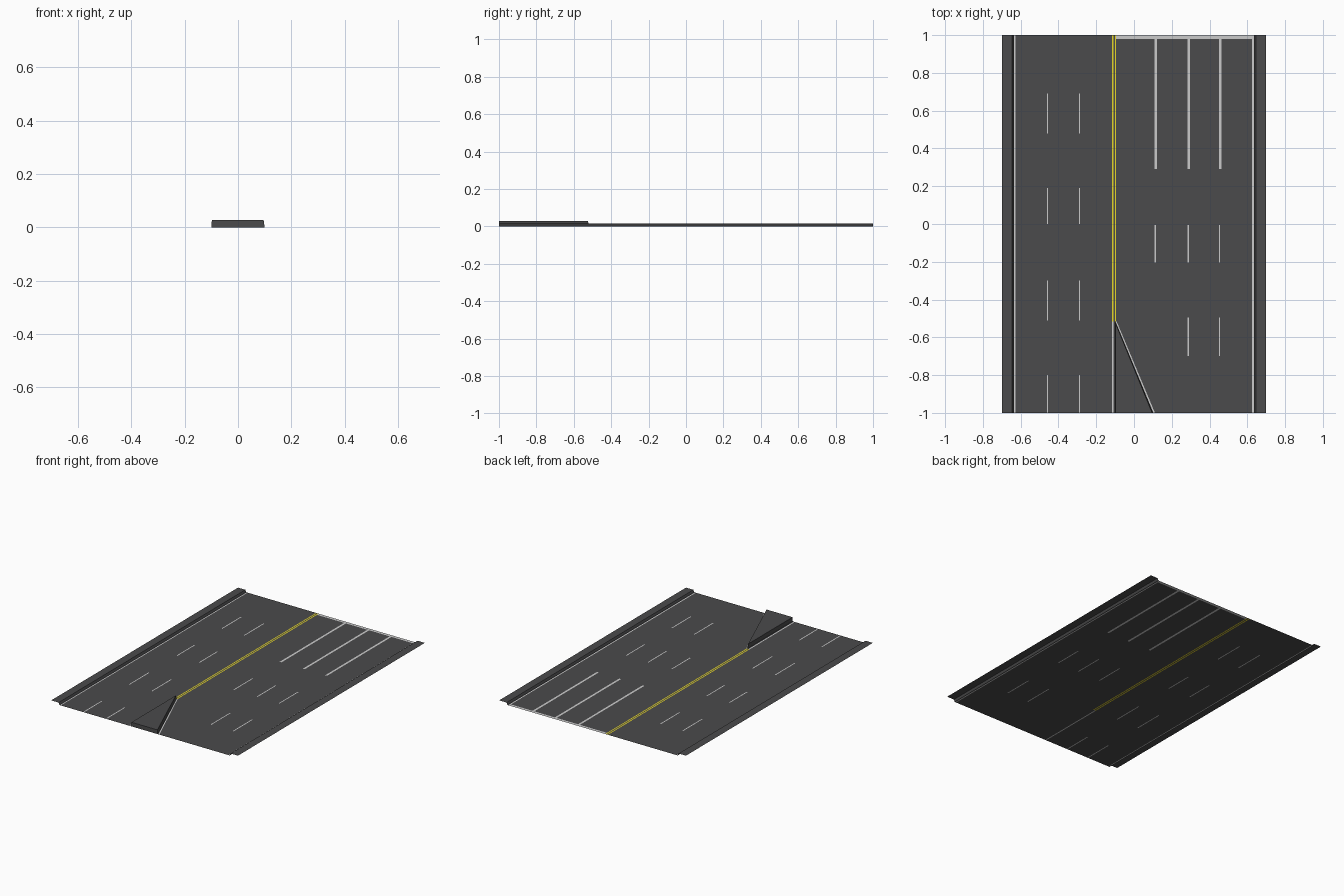
import bpy

if "Cube" in bpy.data.objects:
    bpy.data.objects.remove(bpy.data.objects["Cube"])


def material(name, rgb):
    m = bpy.data.materials.new(name)
    m.diffuse_color = (*rgb, 1)
    m.use_nodes = True
    m.node_tree.nodes["Principled BSDF"].inputs["Base Color"].default_value = m.diffuse_color
    return m


def add_mesh(name, verts, faces, mat):
    mesh = bpy.data.meshes.new(name)
    mesh.from_pydata(verts, [], faces)
    mesh.materials.append(mat)
    mesh.update()
    ob = bpy.data.objects.new(name, mesh)
    bpy.context.collection.objects.link(ob)
    return ob


asphalt = material("asphalt", (0.07, 0.07, 0.072))
white = material("white_paint", (0.75, 0.75, 0.75))
yellow = material("yellow_paint", (0.8, 0.68, 0.02))

EDGE = 0.638          # where the road meets the curb
TIP = -0.515          # point of the median

# Painted rectangles: part name, x0, x1, y0, y1
paint = []


def stripe(name, x, width, y0, y1):
    paint.append((name, x - width / 2, x + width / 2, y0, y1))


for x in (-0.632, 0.63):                       # edge lines
    stripe("edge_lines", x, 0.008, -1, 1)
for x in (-0.112, -0.098):                     # double centre line
    stripe("centre_lines", x, 0.007, TIP, 1)
stripe("median_line", -0.112, 0.008, -1, TIP)
for x in (-0.458, -0.289):                     # left lane dashes
    for y0, y1 in ((0.48, 0.69), (0, 0.19), (-0.51, -0.30), (-1, -0.80)):
        stripe("lane_dashes", x, 0.007, y0, y1)
for x in (0.112, 0.287, 0.453):                # right lane dashes
    stripe("lane_dashes", x, 0.007, -0.205, -0.005)
    if x > 0.2:
        stripe("lane_dashes", x, 0.007, -0.70, -0.495)
for x in (0.116, 0.29, 0.457):                 # solid lane lines
    stripe("solid_lane_lines", x, 0.014, 0.29, 0.98)
paint.append(("stop_bar", -0.0945, 0.626, 0.98, 1))

# Road sheet split along the paint edges so the markings lie flush in it
xs = sorted({-EDGE, EDGE} | {round(p[i], 5) for p in paint for i in (1, 2)})
ys = sorted({-1, 1} | {round(p[i], 5) for p in paint for i in (3, 4)})
cells = {}
for xa, xb in zip(xs, xs[1:]):
    for ya, yb in zip(ys, ys[1:]):
        cx, cy = (xa + xb) / 2, (ya + yb) / 2
        name = next((p[0] for p in paint
                     if p[1] < cx < p[2] and p[3] < cy < p[4]), "road")
        cells.setdefault(name, []).append((xa, xb, ya, yb))
for name, quads in cells.items():
    verts = [v for a, b, c, d in quads
             for v in ((a, c, 0), (b, c, 0), (b, d, 0), (a, d, 0))]
    faces = [tuple(range(i, i + 4)) for i in range(0, len(verts), 4)]
    mat = {"road": asphalt, "centre_lines": yellow}.get(name, white)
    add_mesh(name, verts, faces, mat)

# Curb and sidewalk, mirrored to both sides
profile = [(EDGE, 0), (0.645, 0.015), (0.70, 0.015)]
verts = [(x, y, z) for x, z in profile for y in (-1, 1)]
walk = add_mesh("sidewalk", verts, [(0, 2, 3, 1), (2, 4, 5, 3)], asphalt)
walk.modifiers.new("both_sides", 'MIRROR')

# Raised wedge-shaped median
H = 0.028
base = [(-0.10, -1), (0.10, -1), (-0.10, TIP)]
top = [(-0.098, -1), (0.096, -1), (-0.098, TIP - 0.01)]
verts = [(x, y, 0) for x, y in base] + [(x, y, H) for x, y in top]
add_mesh("median", verts,
         [(3, 4, 5), (0, 1, 4, 3), (1, 2, 5, 4), (2, 0, 3, 5)], asphalt)

# White line along the slanted side of the median
add_mesh("median_slant_line",
         [(0.103, -1, 0.0006), (0.111, -1, 0.0006),
          (-0.092, TIP, 0.0006), (-0.099, TIP, 0.0006)],
         [(0, 1, 2, 3)], white)
